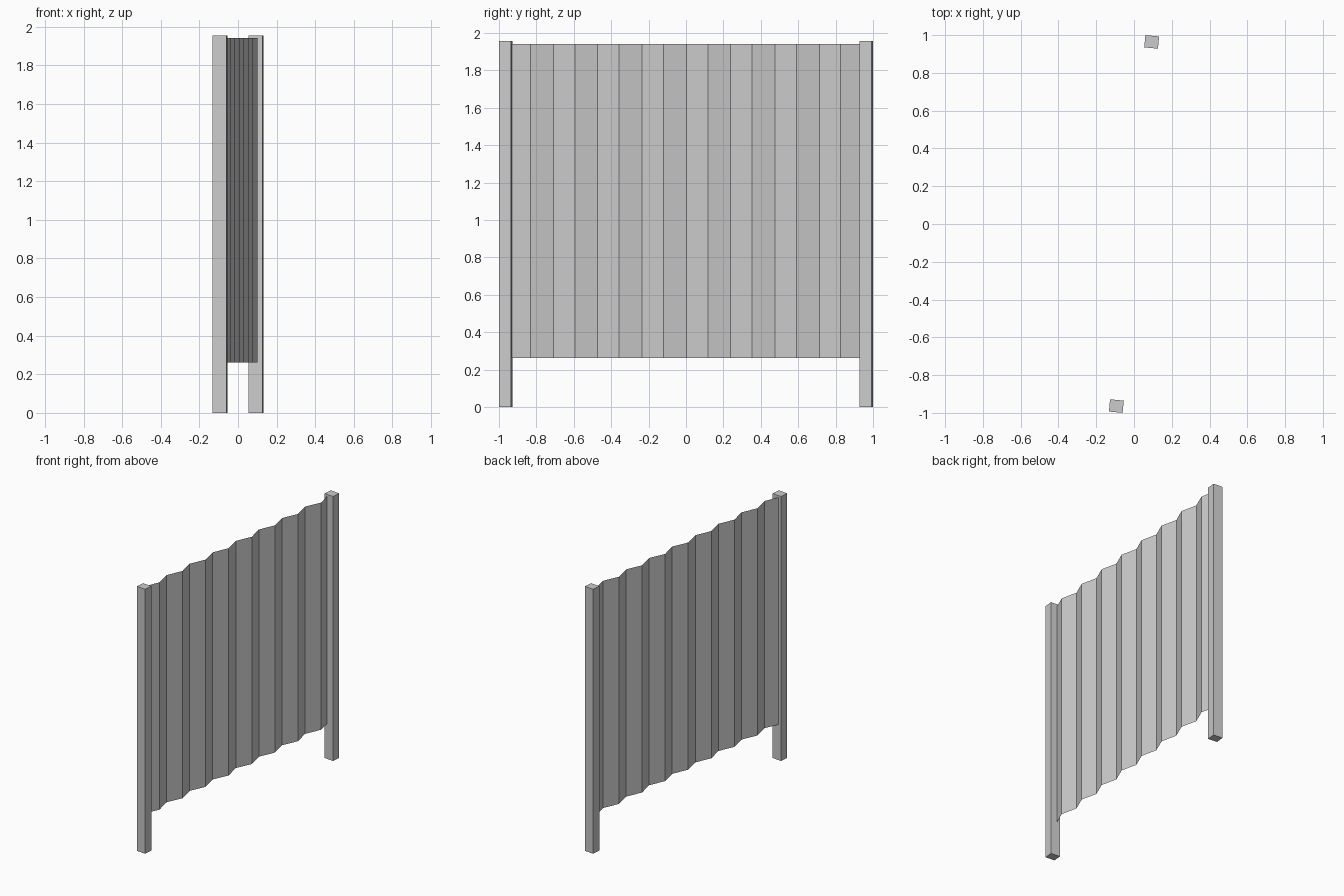
import bpy, bmesh, math
from mathutils import Matrix

cube = bpy.data.objects.get("Cube")
if cube:
    bpy.data.objects.remove(cube, do_unlink=True)

# One grey metal for the whole fence section
grey = bpy.data.materials.new("grey metal")
grey.use_nodes = True
colour = (0.6, 0.6, 0.6, 1)
grey.diffuse_color = colour
grey.node_tree.nodes["Principled BSDF"].inputs["Base Color"].default_value = colour

TURN = Matrix.Rotation(math.radians(-5.54), 4, 'Z')  # whole fence stands slightly turned


def finish(name, bm):
    bm.transform(TURN)
    mesh = bpy.data.meshes.new(name)
    bm.to_mesh(mesh)
    bm.free()
    mesh.materials.append(grey)
    obj = bpy.data.objects.new(name, mesh)
    bpy.context.scene.collection.objects.link(obj)
    return obj


# Square posts at both ends
POST_W, POST_D, POST_H, REACH = 0.073, 0.065, 1.956, 0.9685
for name, side in (("front_post", -1), ("back_post", 1)):
    bm = bmesh.new()
    place = Matrix.Translation((0, side * REACH, POST_H / 2))
    size = Matrix.Diagonal((POST_W, POST_D, POST_H, 1))
    bmesh.ops.create_cube(bm, size=1, matrix=place @ size)
    finish(name, bm)

# Thin zigzag sheet, its ends set into the posts
FOLDS, STEP, DEPTH = 16, 0.119, 0.0195
BOTTOM, TOP = 0.262, 1.942
bm = bmesh.new()
columns = []
for i in range(FOLDS + 1):
    x = DEPTH if i % 2 else -DEPTH
    y = (i - FOLDS / 2) * STEP
    columns.append([bm.verts.new((x, y, z)) for z in (BOTTOM, TOP)])
for a, b in zip(columns, columns[1:]):
    bm.faces.new((a[0], b[0], b[1], a[1]))
finish("corrugated_sheet", bm)
